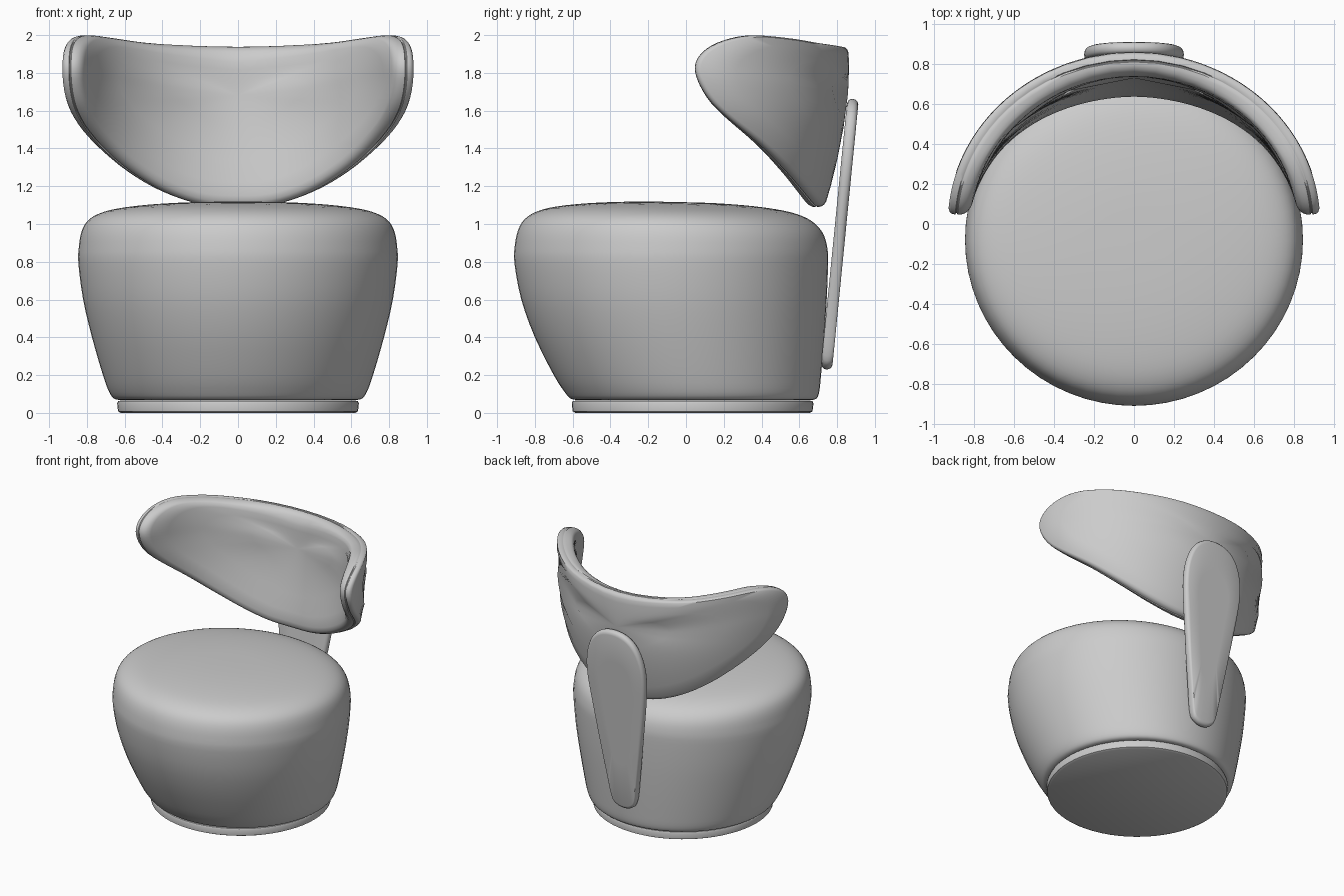
import bpy, bmesh, math

if "Cube" in bpy.data.objects:
    bpy.data.objects.remove(bpy.data.objects["Cube"])


def finish(name, bm, angle=45):
    bmesh.ops.recalc_face_normals(bm, faces=bm.faces)
    me = bpy.data.meshes.new(name)
    bm.to_mesh(me)
    bm.free()
    ob = bpy.data.objects.new(name, me)
    bpy.context.collection.objects.link(ob)
    bpy.ops.object.select_all(action='DESELECT')
    ob.select_set(True)
    bpy.context.view_layer.objects.active = ob
    bpy.ops.object.shade_smooth_by_angle(angle=math.radians(angle))
    return ob


def skin(name, rings, angle=45):
    """Bridge closed rings of points; a one-point ring closes to a tip, otherwise the end is capped."""
    bm = bmesh.new()
    loops = [[bm.verts.new(p) for p in r] for r in rings]
    for a, b in zip(loops, loops[1:]):
        n = max(len(a), len(b))
        for i in range(n):
            j = (i + 1) % n
            if len(a) == 1:
                bm.faces.new((a[0], b[i], b[j]))
            elif len(b) == 1:
                bm.faces.new((a[i], a[j], b[0]))
            else:
                bm.faces.new((a[i], a[j], b[j], b[i]))
    for end in (loops[0], loops[-1]):
        if len(end) > 2:
            bm.faces.new(end)
    return finish(name, bm, angle)


def smooth_curve(pts, steps, closed=False):
    """Catmull-Rom through the points."""
    n = len(pts)
    get = (lambda i: pts[i % n]) if closed else (lambda i: pts[max(0, min(n - 1, i))])
    out = []
    for i in range(n if closed else n - 1):
        p = [get(i + k) for k in (-1, 0, 1, 2)]
        for s in range(steps):
            t = s / steps
            out.append(tuple(0.5 * (2 * b + (c - a) * t + (2 * a - 5 * b + 4 * c - d) * t * t
                                    + (3 * b - a - 3 * c + d) * t ** 3) for a, b, c, d in zip(*p)))
    return out if closed else out + [tuple(pts[-1])]


def tub(name, stations, sides=64, angle=45):
    """Loft of ellipses: (front y, back y, half width, front z, back z)."""
    rings = []
    for yf, yb, w, zf, zb in stations:
        ring = []
        for i in range(sides):
            a = 2 * math.pi * i / sides
            k = (1 + math.sin(a)) / 2
            ring.append((w * math.cos(a), yf + (yb - yf) * k, zf + (zb - zf) * k))
        rings.append(ring)
    return skin(name, rings, angle)


def pad(name, half, centre, section, place, angle=45):
    """Padded plate from a half outline; section = (fraction, inset, depth); place maps (u, v, depth)."""
    outline = half + [(-u, v) for u, v in half[-2:0:-1]]
    outline = smooth_curve(outline, 4, closed=True)
    rings = []
    for f, inset, t in section:
        if f == 0:
            rings.append([place(0, centre, t)])
            continue
        ring = []
        for u, v in outline:
            dv = v - centre
            k = f * (1 - inset / math.hypot(u, dv))
            ring.append(place(u * k, centre + dv * k, t))
        rings.append(ring)
    return skin(name, rings, angle)


# Plinth
tub("base", [(-.585, .655, .62, 0, 0), (-.6, .67, .635, .008, .008), (-.605, .675, .64, .05, .05),
             (-.6, .67, .635, .062, .062), (-.58, .65, .615, .066, .066)])

# Upholstered seat, leaning forward
body = [(-.57, .66, .62, .068, .068), (-.61, .69, .655, .075, .075), (-.642, .705, .682, .11, .11),
        (-.70, .715, .715, .2, .2), (-.80, .732, .773, .4, .4), (-.872, .745, .82, .6, .6),
        (-.908, .752, .845, .79, .79), (-.907, .749, .843, .88, .87), (-.89, .728, .83, .965, .945),
        (-.855, .685, .8, 1.025, 1.0), (-.79, .62, .74, 1.066, 1.04), (-.69, .52, .64, 1.092, 1.07),
        (-.52, .36, .47, 1.11, 1.094), (-.32, .16, .26, 1.118, 1.11), (-.13, -.03, .05, 1.118, 1.116)]
tub("seat", smooth_curve(body, 3))


# Wraparound backrest: u is arc length, v is height, bent round an ellipse
def bend(u, v, t):
    phi = u / 0.9
    k = 1 - .24 * (max(0, 1.78 - v)) ** 1.6 / .86 * .95
    x, y = .935 * k * math.sin(phi), .862 * k * math.cos(phi)
    nx, ny = math.sin(phi) / .935, math.cos(phi) / .862
    n = math.hypot(nx, ny)
    return (x - nx / n * t, y - ny / n * t, v)


back_half = [(math.radians(a) * .9, z) for a, z in [
    (0, 1.09), (15, 1.105), (30, 1.17), (45, 1.28), (60, 1.42), (74, 1.56), (82, 1.67), (86.5, 1.8),
    (85, 1.89), (78, 1.96), (66, 1.998), (50, 1.985), (30, 1.955), (0, 1.938)]]
back_section = [(0, 0, 0), (.3, .03, 0), (.6, .03, 0), (.85, .03, 0), (1, .03, .002), (1, .012, .009),
                (1, .003, .02), (1, 0, .038), (1, .008, .042), (1, .008, .046), (1, 0, .05),
                (1, .001, .066), (1, .01, .085), (1, .028, .102), (1, .06, .115),
                (.85, .05, .123), (.6, .03, .125), (.3, .03, .125), (0, 0, .125)]
pad("backrest", back_half, 1.68, back_section, bend)

# Tapered paddle joining backrest to seat
paddle_half = [(0, .23), (.06, .245), (.1, .3), (.135, .5), (.185, .8), (.232, 1.1), (.25, 1.3),
               (.235, 1.45), (.185, 1.57), (.105, 1.64), (0, 1.662)]
paddle_section = [(0, 0, .03), (.6, .03, .03), (1, .028, .03), (1, .012, .025), (1, .003, .014), (1, 0, 0),
                  (1, .003, -.014), (1, .012, -.025), (1, .028, -.03), (.6, .03, -.03), (0, 0, -.03)]
pad("back_support", paddle_half, 1.1, paddle_section,
    lambda u, v, t: (u, .745 + (v - .25) * .099 + t, v - t * .1))
